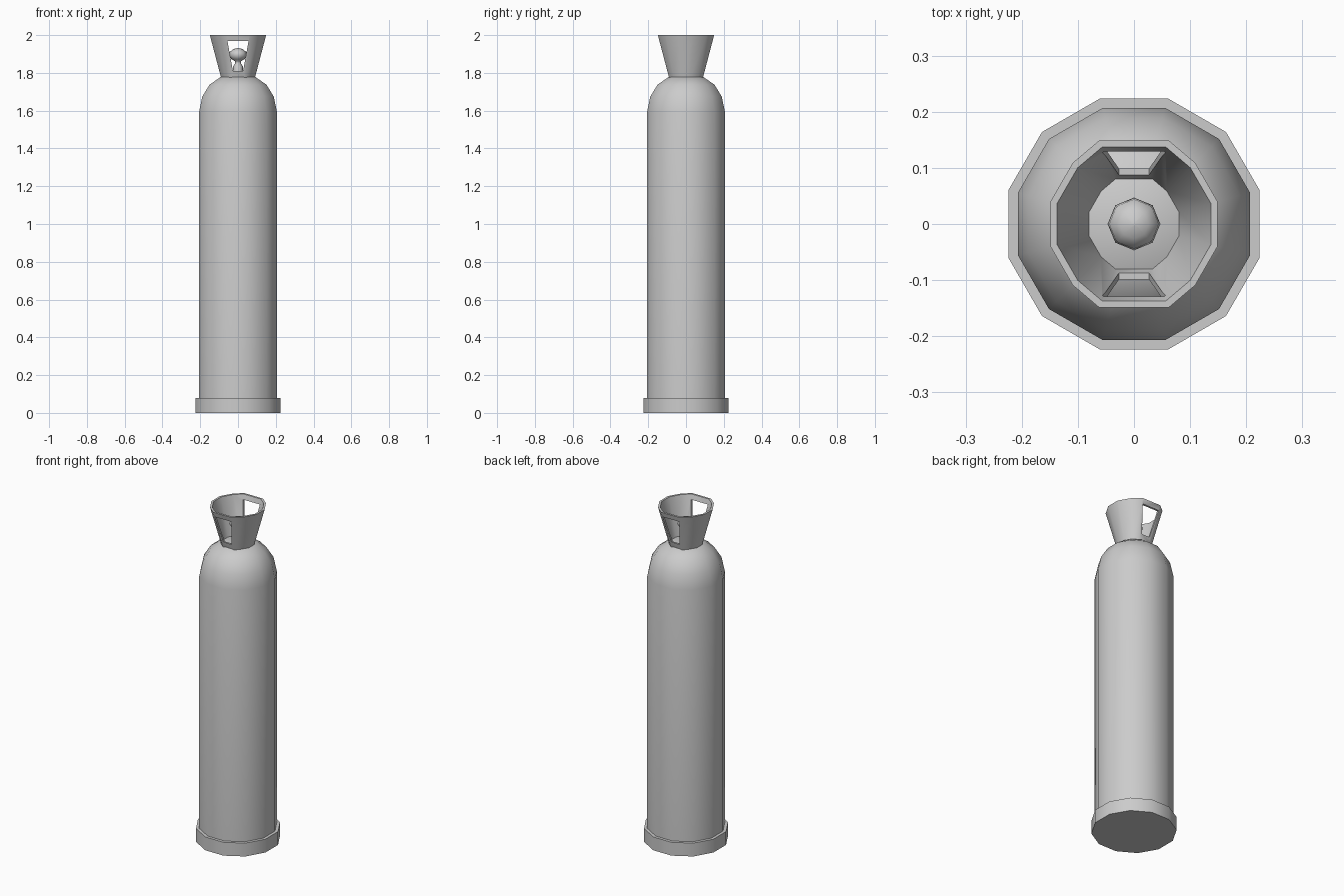
import bpy, bmesh, math

if "Cube" in bpy.data.objects:
    bpy.data.objects.remove(bpy.data.objects["Cube"])

grey = bpy.data.materials.new("cylinder grey")
grey.use_nodes = True
grey.diffuse_color = (0.6, 0.6, 0.6, 1)
grey.node_tree.nodes["Principled BSDF"].inputs["Base Color"].default_value = (0.6, 0.6, 0.6, 1)


def add_object(name, bm):
    bmesh.ops.recalc_face_normals(bm, faces=bm.faces)
    mesh = bpy.data.meshes.new(name)
    bm.to_mesh(mesh)
    bm.free()
    mesh.materials.append(grey)
    ob = bpy.data.objects.new(name, mesh)
    bpy.context.collection.objects.link(ob)
    return ob


def smooth(ob, degrees):
    bpy.ops.object.select_all(action='DESELECT')
    ob.select_set(True)
    bpy.context.view_layer.objects.active = ob
    bpy.ops.object.shade_smooth_by_angle(angle=math.radians(degrees))


def lathe(name, profile, sides, turn, closed=False, panel=1.0):
    """Rings of (flat radius, height); panel widens the front and back faces."""
    bm = bmesh.new()
    rings = []
    for r, z in profile:
        ring = []
        for i in range(sides):
            a = turn + math.tau * i / sides
            x, y = r * math.cos(a), r * math.sin(a)
            if abs(y) > 3 * abs(x):
                x *= panel
            ring.append(bm.verts.new((x, y, z)))
        rings.append(ring)
    pairs = list(zip(rings, rings[1:]))
    if closed:
        pairs.append((rings[-1], rings[0]))
    for a, b in pairs:
        for i in range(sides):
            j = (i + 1) % sides
            bm.faces.new((a[i], a[j], b[j], b[i]))
    if not closed:
        bm.faces.new(rings[0])
        bm.faces.new(rings[-1])
    return add_object(name, bm)


TURN = math.pi / 12
FLAT = 1 / math.cos(TURN)   # flat radius to corner radius

# Foot ring and tank body with rounded shoulder
foot = lathe("foot_ring", [(0.224 * FLAT, 0), (0.224 * FLAT, 0.08)], 12, TURN)
body = lathe("tank_body", [(r * FLAT, z) for r, z in (
    (0.207, 0.01), (0.207, 1.59), (0.189, 1.675), (0.151, 1.737), (0.09, 1.78))], 12, TURN)

# Flared guard collar, open at the top
collar = lathe("guard_collar", [(r * FLAT, z) for r, z in (
    (0.09, 1.776), (0.149, 2.0), (0.137, 2.0), (0.08, 1.781))], 12, TURN, True, 1.55)

# Tapered windows cut through the front and back of the collar
bm = bmesh.new()
ends = []
for y in (-0.3, 0.3):
    ends.append([bm.verts.new((x, y, z)) for x, z in (
        (-0.027, 1.81), (0.027, 1.81), (0.056, 1.97), (-0.056, 1.97))])
for end in ends:
    bm.faces.new(end)
for i in range(4):
    j = (i + 1) % 4
    bm.faces.new((ends[0][i], ends[0][j], ends[1][j], ends[1][i]))
cutter = add_object("window_cutter", bm)
cutter.hide_render = True
cutter.hide_set(True)
cut = collar.modifiers.new("windows", 'BOOLEAN')
cut.operation = 'DIFFERENCE'
cut.solver = 'EXACT'
cut.object = cutter
bpy.context.view_layer.objects.active = collar
bpy.ops.object.modifier_apply(modifier=cut.name)
bpy.data.objects.remove(cutter)

# Valve stem and domed knob
valve = lathe("valve_knob", [(0.026, 1.775), (0.026, 1.835), (0.016, 1.85), (0.016, 1.862),
                             (0.034, 1.872), (0.047, 1.89), (0.044, 1.91),
                             (0.026, 1.925), (0.004, 1.932)], 8, 0)

for ob in (foot, body, collar):
    smooth(ob, 40)
smooth(valve, 60)
